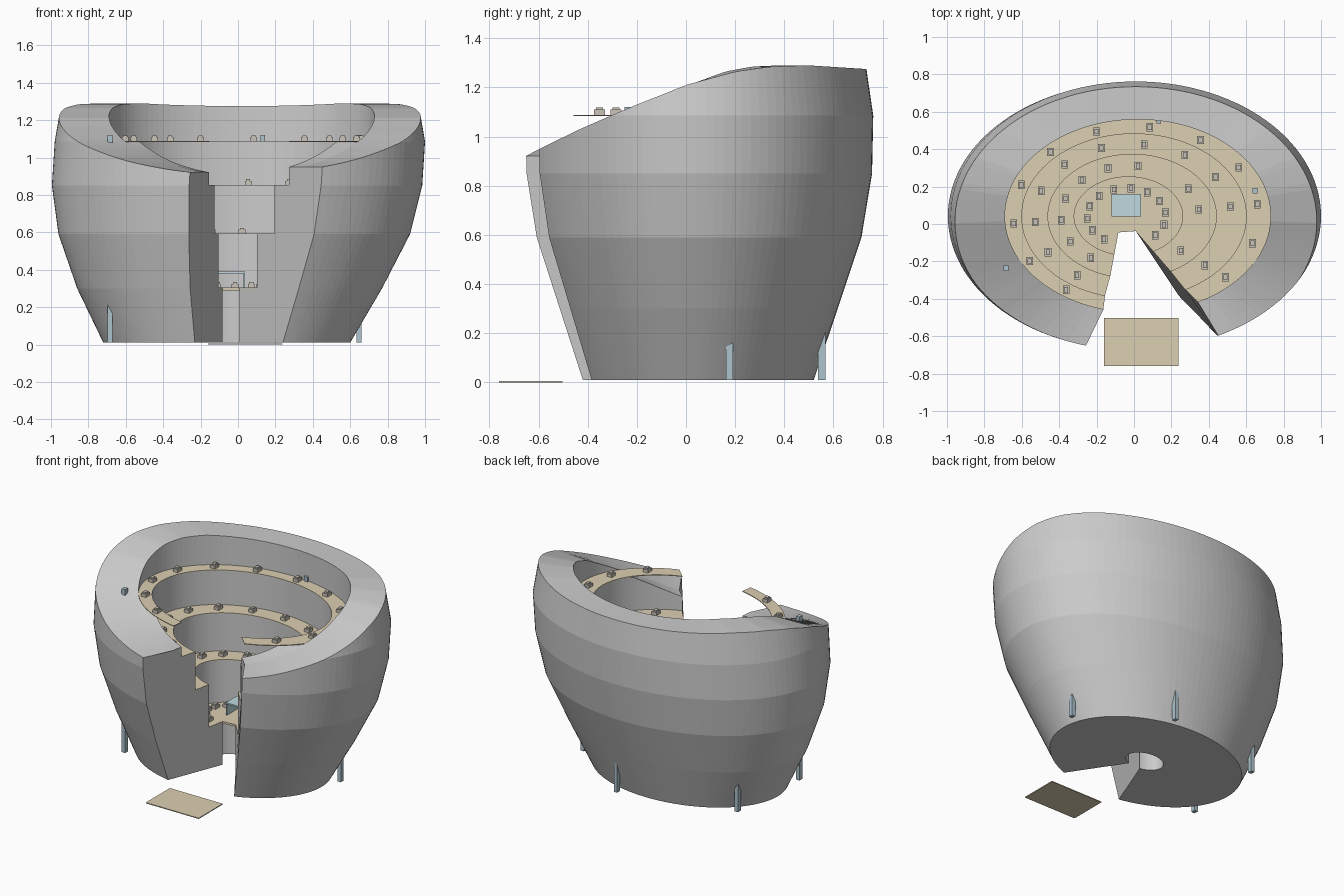
import bpy, bmesh, math
from mathutils import Matrix

if "Cube" in bpy.data.objects:
    bpy.data.objects.remove(bpy.data.objects["Cube"])

START, END, STEPS = -63, 255, 106      # sweep in degrees; the gap faces the front
CY = 0.042


def material(name, rgb):
    m = bpy.data.materials.new(name)
    m.diffuse_color = (*rgb, 1)
    m.use_nodes = True
    m.node_tree.nodes["Principled BSDF"].inputs["Base Color"].default_value = m.diffuse_color
    return m


tan = material("tan_floor", (0.72, 0.63, 0.45))
seat_mat = material("seat_grey", (0.60, 0.56, 0.49))
steel = material("post_blue", (0.42, 0.55, 0.61))
glass = material("glass_blue", (0.52, 0.70, 0.74))


def finish(name, bm, mat=None):
    bmesh.ops.remove_doubles(bm, verts=bm.verts, dist=0.0002)
    bmesh.ops.recalc_face_normals(bm, faces=bm.faces)
    me = bpy.data.meshes.new(name)
    bm.to_mesh(me)
    bm.free()
    ob = bpy.data.objects.new(name, me)
    bpy.context.collection.objects.link(ob)
    if mat:
        me.materials.append(mat)
    return ob


def add_box(bm, lo, hi):
    size = [h - l for l, h in zip(lo, hi)]
    mid = [(h + l) / 2 for l, h in zip(lo, hi)]
    bmesh.ops.create_cube(bm, size=1, matrix=Matrix.Translation(mid) @ Matrix.Diagonal((*size, 1)))


def lerp_table(table, x):
    for p, q in zip(table, table[1:]):
        if x <= q[0]:
            f = max(0, (x - p[0]) / (q[0] - p[0]))
            return [a + (b - a) * f for a, b in zip(p[1:], q[1:])]
    return list(table[-1][1:])


def on_ellipse(e, t, z):
    cx, a, b = e
    return (cx + a * math.cos(t), CY + b * math.sin(t), z)


# outer wall: z, centre x, half width, half depth
OUTER = [(0.01, -0.06, 0.66, 0.478), (0.30, -0.045, 0.815, 0.575), (0.59, -0.02, 0.94, 0.672),
         (0.85, -0.005, 0.99, 0.715), (1.085, 0.01, 0.99, 0.72), (1.29, 0.01, 0.955, 0.69)]
# rim height against sine of the sweep angle
RIM = [(-0.97, 0.92), (-0.89, 0.95), (-0.66, 1.03), (-0.34, 1.13), (-0.06, 1.21),
       (0.23, 1.265), (0.44, 1.285), (0.66, 1.29), (1.0, 1.275)]
# inner ellipses from the top wall down to the central shaft
INNER = [(0.02, 0.71, 0.517), (0.0, 0.60, 0.44), (-0.01, 0.45, 0.33),
         (-0.03, 0.29, 0.21), (-0.05, 0.13, 0.09)]
TIERS = [1.085, 0.85, 0.59, 0.30]

angles = [math.radians(START + (END - START) * i / STEPS) for i in range(STEPS + 1)]


def sweep(name, section, mat=None):
    bm = bmesh.new()
    loops = [[bm.verts.new(p) for p in section(t)] for t in angles]
    n = len(loops[0])
    for A, B in zip(loops, loops[1:]):
        for k in range(n):
            bm.faces.new((A[k], A[(k + 1) % n], B[(k + 1) % n], B[k]))
    bm.faces.new(loops[0])
    bm.faces.new(loops[-1][::-1])
    return finish(name, bm, mat)


# solid bowl with stepped inside and slanted rim
def bowl_section(t):
    h = lerp_table(RIM, math.sin(t))[0]
    pts = []
    for row in OUTER[:-1]:
        z = min(row[0], h)
        pts.append(on_ellipse(lerp_table(OUTER, z), t, z))
    pts.append(on_ellipse(lerp_table(OUTER, h), t, h))
    levels = [h] + [min(z, h) for z in TIERS] + [0.01]
    for e, top, low in zip(INNER, levels, levels[1:]):
        pts += [on_ellipse(e, t, top), on_ellipse(e, t, low)]
    return pts


sweep("bowl_body", bowl_section)

# thin floor on each tier
for i, z in enumerate(TIERS):
    def floor_section(t, o=INNER[i], n=INNER[i + 1], z=z):
        return [on_ellipse(o, t, z - 0.001), on_ellipse(o, t, z + 0.004),
                on_ellipse(n, t, z + 0.004), on_ellipse(n, t, z - 0.001)]
    sweep("tier_floor_%d" % (i + 1), floor_section, tan)

# slab over the shaft
bm = bmesh.new()
low = [bm.verts.new(on_ellipse(INNER[-1], t, 0.29)) for t in angles]
top = [bm.verts.new(on_ellipse(INNER[-1], t, 0.304)) for t in angles]
bm.faces.new(low[::-1])
bm.faces.new(top)
for k in range(len(low)):
    j = (k + 1) % len(low)
    bm.faces.new((low[k], low[j], top[j], top[k]))
finish("centre_floor", bm, tan)

# seats along the middle of each tier
SKIP = {(1, 1), (2, 1), (2, 4)}
for i, z in enumerate(TIERS):
    bm = bmesh.new()
    o, n = INNER[i], INNER[i + 1]
    mid = [(p + q) / 2 for p, q in zip(o, n)]
    for k in range(12):
        if (i, k) in SKIP:
            continue
        x, y, _ = on_ellipse(mid, math.radians(-43 + k * 25.3), z)
        add_box(bm, (x - 0.018, y - 0.022, z + 0.003), (x + 0.018, y + 0.022, z + 0.025))
        add_box(bm, (x - 0.011, y - 0.014, z + 0.025), (x + 0.011, y + 0.014, z + 0.034))
    finish("seats_%d" % (i + 1), bm, seat_mat)

# posts rising from the ground through the wall
for i, (x, y) in enumerate([(0.646, 0.177), (0.132, 0.553), (-0.64, 0.36), (-0.685, -0.236)]):
    bm = bmesh.new()
    add_box(bm, (x - 0.013, y - 0.015, 0.01), (x + 0.013, y + 0.015, 1.12))
    finish("post_%d" % (i + 1), bm, steel)

# glass table in the middle: top and two sides
bm = bmesh.new()
add_box(bm, (-0.12, 0.04, 0.38), (0.037, 0.16, 0.39))
for x in (-0.12, 0.029):
    add_box(bm, (x, 0.04, 0.305), (x + 0.008, 0.16, 0.38))
finish("glass_table", bm, glass)

# entrance slab
bm = bmesh.new()
add_box(bm, (-0.16, -0.76, 0), (0.237, -0.503, 0.006))
finish("entrance_slab", bm, tan)
